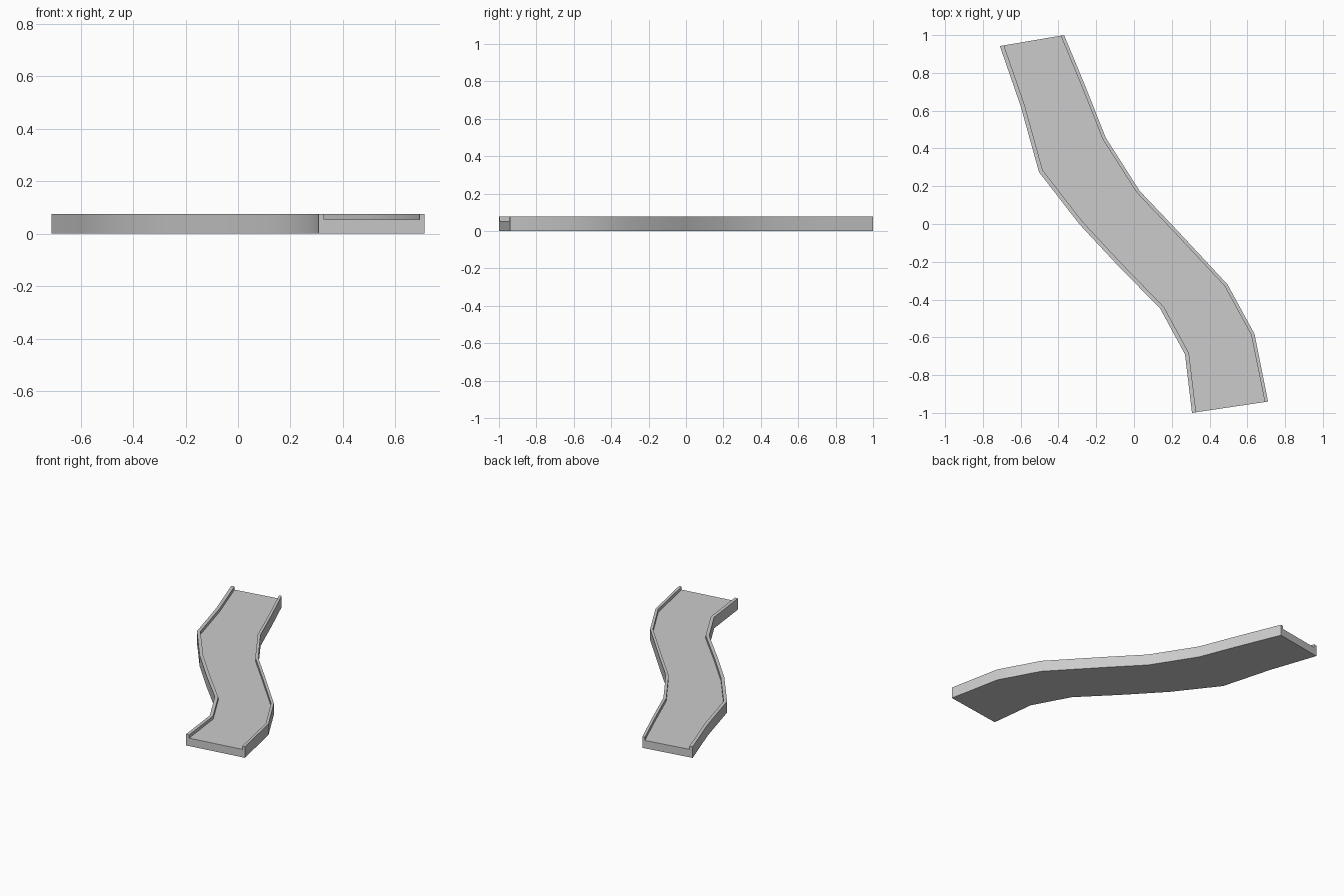
import bpy, bmesh, math
from mathutils import Vector

if "Cube" in bpy.data.objects:
    bpy.data.objects.remove(bpy.data.objects["Cube"])

RAIL_TOP, FLOOR = 0.076, 0.054
LEFT_RAIL, RIGHT_RAIL = 0.022, 0.018

# winding plan: outer left and outer right edge at each station
left = [(-0.71, 0.942), (-0.60, 0.624), (-0.503, 0.275), (-0.29, 0.0),
        (-0.09, -0.215), (0.138, -0.447), (0.27, -0.69), (0.307, -1.0)]
right = [(-0.37, 1.0), (-0.262, 0.74), (-0.15, 0.458), (0.03, 0.175),
         (0.212, -0.016), (0.495, -0.32), (0.638, -0.582), (0.71, -0.94)]


def section(a, b):
    """Shallow U cross-section spanning from edge a to edge b."""
    a, b = Vector(a), Vector(b)
    across = (b - a).normalized()
    ia, ib = a + across * LEFT_RAIL, b - across * RIGHT_RAIL
    outline = [(a, 0), (a, RAIL_TOP), (ia, RAIL_TOP), (ia, FLOOR),
               (ib, FLOOR), (ib, RAIL_TOP), (b, RAIL_TOP), (b, 0)]
    return [(p.x, p.y, z) for p, z in outline]


# walkway slab with raised curbs, lofted through the sections
bm = bmesh.new()
rings = [[bm.verts.new(c) for c in section(a, b)] for a, b in zip(left, right)]
for r, s in zip(rings, rings[1:]):
    for i in range(8):
        j = (i + 1) % 8
        bm.faces.new((r[i], r[j], s[j], s[i]))
# end caps: slab quad plus two curb ends
for r in (rings[0], rings[-1]):
    bm.faces.new(r)
bmesh.ops.recalc_face_normals(bm, faces=bm.faces)

mesh = bpy.data.meshes.new("winding_path")
bm.to_mesh(mesh)
bm.free()
path = bpy.data.objects.new("winding_path", mesh)
bpy.context.collection.objects.link(path)

# soft bends along the sides, crisp curb edges
bpy.context.view_layer.objects.active = path
path.select_set(True)
bpy.ops.object.shade_smooth_by_angle(angle=math.radians(35))
